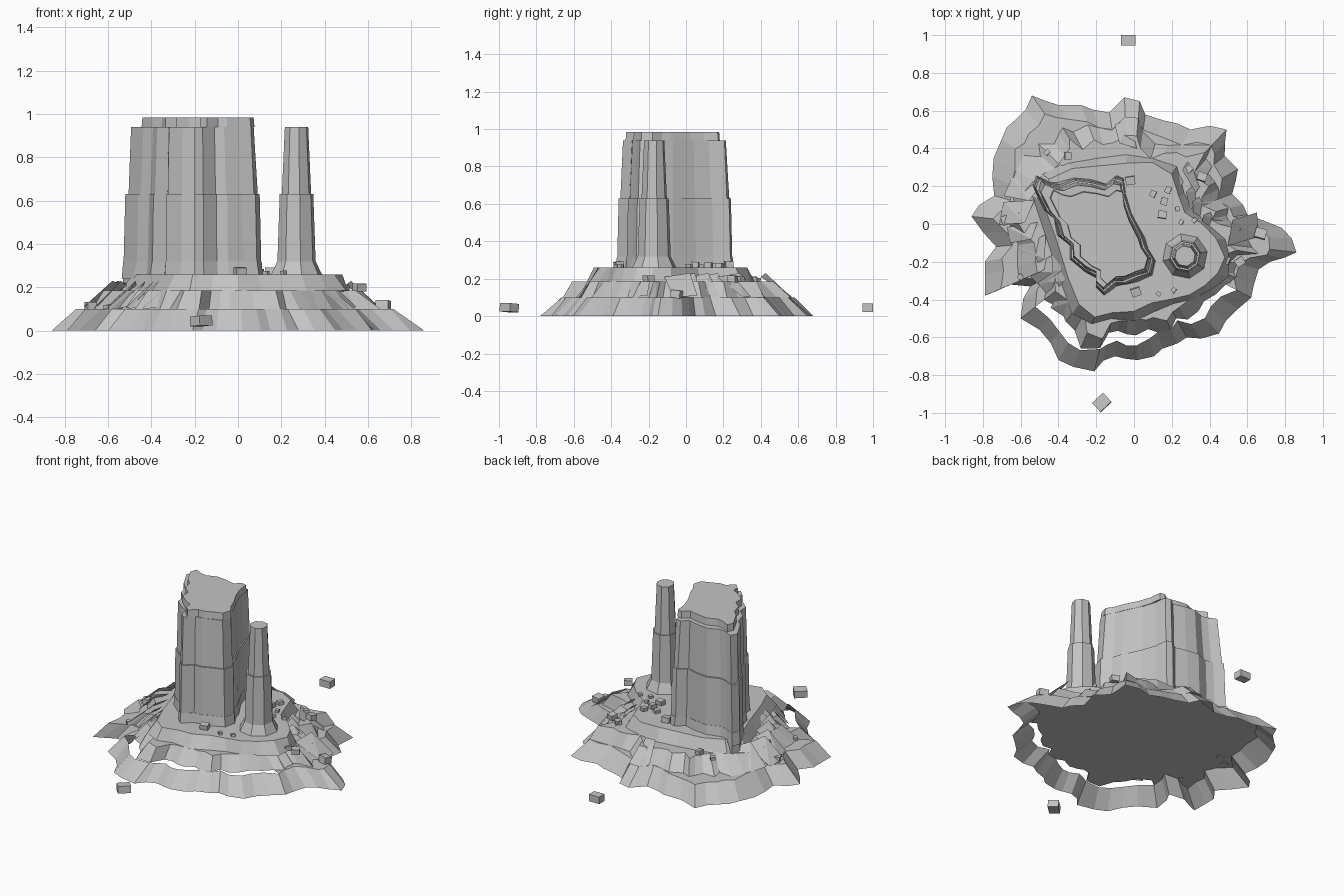
import bpy, bmesh, math, random
from mathutils import Vector, Matrix

if "Cube" in bpy.data.objects:
    bpy.data.objects.remove(bpy.data.objects["Cube"])

random.seed(7)
rock = bpy.data.materials.new("grey rock")
rock.diffuse_color = (0.55, 0.55, 0.55, 1)
rock.use_nodes = True
rock.node_tree.nodes["Principled BSDF"].inputs["Base Color"].default_value = rock.diffuse_color


def make(name, bm, fix=True):
    if fix:
        bmesh.ops.recalc_face_normals(bm, faces=bm.faces)
    me = bpy.data.meshes.new(name)
    bm.to_mesh(me)
    bm.free()
    me.materials.append(rock)
    ob = bpy.data.objects.new(name, me)
    bpy.context.collection.objects.link(ob)
    return ob


def scaled(pts, c, s, jitter=0.0, rmax=9.0):
    """Scale an outline about c, clamping and roughening its radius."""
    out = []
    for x, y in pts:
        d = Vector((x - c[0], y - c[1]))
        r = min(d.length, rmax) * (s + random.uniform(-jitter, jitter))
        d = d.normalized() * r
        out.append((c[0] + d.x, c[1] + d.y))
    return out


def rough(pts, amount, longer_than):
    """Split long sides of an outline and push the new points in or out."""
    out = []
    for (x, y), (u, v) in zip(pts, pts[1:] + pts[:1]):
        out.append((x, y))
        d = math.hypot(u - x, v - y)
        if d > longer_than:
            t, k = random.uniform(.4, .6), random.uniform(-amount, amount)
            out.append((x + (u - x) * t - (v - y) / d * k, y + (v - y) * t + (u - x) / d * k))
    return out


def loft(name, rings, bottom=True, top=True):
    """Join outlines [(points, z)] of equal length into a faceted body."""
    bm = bmesh.new()
    loops = [[bm.verts.new((x, y, z)) for x, y in pts] for pts, z in rings]
    n = len(loops[0])
    for a, b in zip(loops, loops[1:]):
        for i in range(n):
            j = (i + 1) % n
            bm.faces.new((a[i], a[j], b[j], b[i]))
    if bottom:
        bm.faces.new(loops[0][::-1])
    if top:
        bm.faces.new(loops[-1])
    return make(name, bm)


def boulder(name, pos, size, turn):
    bm = bmesh.new()
    bmesh.ops.create_cube(bm, size=1)
    m = (Matrix.Translation(pos) @ Matrix.Rotation(turn, 4, 'Z')
         @ Matrix.Rotation(0.12 * math.sin(turn * 5), 4, 'X')
         @ Matrix.Diagonal((*size, 1)))
    bmesh.ops.transform(bm, matrix=m, verts=bm.verts)
    return make(name, bm)


# Outlines read from above
foot = [(-.54, .68), (-.40, .63), (-.28, .63), (-.13, .59), (-.05, .67), (.03, .65),
        (.06, .58), (.15, .55), (.30, .50), (.40, .52), (.49, .50), (.48, .36),
        (.55, .29), (.52, .16), (.60, .05), (.68, .02), (.78, -.02), (.86, -.15),
        (.72, -.20), (.66, -.24), (.62, -.39), (.55, -.45), (.45, -.58), (.28, -.60),
        (.15, -.66), (.02, -.72), (-.10, -.70), (-.21, -.78), (-.40, -.72), (-.50, -.56),
        (-.60, -.50), (-.55, -.33), (-.66, -.32), (-.79, -.38), (-.79, -.20), (-.73, -.12),
        (-.86, .04), (-.82, .10), (-.74, .15), (-.75, .25), (-.70, .45), (-.63, .55)]
foot = rough(foot[::-1], .02, .12)
shelf = [(-.52, .14), (-.48, .26), (-.34, .31), (-.18, .33), (-.04, .35), (.10, .34),
         (.21, .28), (.25, .15), (.29, .07), (.38, 0), (.47, -.08), (.50, -.18),
         (.47, -.27), (.40, -.34), (.31, -.39), (.20, -.41), (.10, -.44), (0, -.49),
         (-.12, -.49), (-.22, -.52), (-.31, -.45), (-.37, -.30), (-.44, -.08)]
tower = [(-.52, .19), (-.50, .24), (-.44, .21), (-.39, .20), (-.31, .23), (-.23, .22),
         (-.15, .20), (-.10, .24), (-.06, .23), (-.05, .14), (-.02, .05), (.04, -.07),
         (.06, -.13), (.10, -.19), (.08, -.26), (.02, -.28), (-.05, -.31), (-.10, -.31),
         (-.16, -.36), (-.20, -.32), (-.20, -.27), (-.26, -.24), (-.33, -.18),
         (-.33, -.11), (-.39, -.06), (-.41, .02), (-.46, .07)]
mid = (-.03, -.05)

# Talus skirt: open sloping band
low_top = scaled(foot, mid, .865, .03)
loft("talus_skirt", [(foot, 0), (low_top, .10)], False, False)

# Second tier: jagged slab
slab_low = scaled(foot, mid, .82, .055, .80)
slab_top = scaled(slab_low, mid, .87, .06, .64)
loft("talus_slab", [(slab_low, .10), (slab_top, .185)])

# Ledge between the first two tiers, left open along the front
bm = bmesh.new()
n = len(foot)
for i in range(n):
    j = (i + 1) % n
    if low_top[i][1] < -.38:
        continue
    q = [low_top[i], low_top[j], slab_low[j], slab_low[i]]
    bm.faces.new([bm.verts.new((px, py, .10)) for px, py in q])
make("talus_ledge", bm)

# Broken, tilted slabs lying on the slopes
bm = bmesh.new()
for i in range(0, n, 2):
    x, y = slab_top[i]
    a = math.atan2(y - mid[1], x - mid[0])
    if -2.2 < a < -.6:
        continue
    out, side = Vector((math.cos(a), math.sin(a), 0)), Vector((-math.sin(a), math.cos(a), 0))
    w, c = random.uniform(.05, .09), Vector((x, y, .14)) - out * random.choice((0, .08))
    p = [c + out * .09 - side * w * .5 + Vector((0, 0, -.04)),
         c + out * random.uniform(.05, .10) + side * w + Vector((0, 0, -.03)),
         c - out * .04 + side * w * .6 + Vector((0, 0, .09)),
         c - out * .07 - side * w + Vector((0, 0, .07))]
    v = [bm.verts.new(k) for k in p]
    bm.faces.new(v[:3])
    bm.faces.new((v[0], v[2], v[3]))
make("broken_slabs", bm, False)

# Third tier: plateau under the towers
loft("plateau", [(scaled(shelf, (-.03, -.07), 1.04, .03), .185),
                 (scaled(shelf, (-.03, -.07), .95, .02), .26)])

# Main tower: two courses and a smaller cap
axis = (-.2, -.06)
loft("tower_foot", [(scaled(tower, axis, 1.07, .03), .24), (scaled(tower, axis, 1.03), .32)])
loft("tower_lower", [(scaled(tower, axis, 1.035), .185), (scaled(tower, axis, 1.0), .63)])
loft("tower_upper", [(scaled(tower, axis, .965, .012), .63), (scaled(tower, axis, .915, .012), .94)])
cap = [(-.05 + (x + .05) * .84, -.13 + (y + .13) * .84) for x, y in tower]
loft("tower_cap", [(cap, .94), (scaled(cap, axis, .985), .985)])


# Slim spire: eight-sided, two courses
def octagon(r):
    return [(.27 + r * math.cos(k * math.pi / 4 + .2),
             -.17 + r * math.sin(k * math.pi / 4 + .2)) for k in range(8)]


loft("spire_foot", [(octagon(.125), .25), (octagon(.09), .32)])
loft("spire_lower", [(octagon(.09), .32), (octagon(.079), .63)])
loft("spire_upper", [(octagon(.069), .63), (octagon(.055), .94)])

# Two outlying boulders
boulder("front_boulder", (-.17, -.945, .045), (.08, .065, .045), .75)
boulder("back_boulder", (-.03, .972, .045), (.075, .056, .045), 0)

# Loose stones: x, y, ground height, size
stones = [(.10, .16, .26, .035), (.18, .18, .26, .035), (.15, .05, .26, .045),
          (.23, .08, .26, .025), (.25, .01, .26, .025), (.16, .12, .26, .04),
          (.32, .02, .26, .025), (-.02, .23, .26, .05), (.01, -.36, .26, .05),
          (.13, -.37, .26, .025), (.21, -.35, .26, .025), (.36, .25, .185, .05),
          (.29, .29, .185, .04), (-.46, .38, .185, .03), (-.35, .36, .185, .04),
          (.56, -.20, .185, .05), (.49, -.19, .185, .04), (.67, -.05, .10, .06),
          (-.61, .08, .10, .05), (-.60, -.28, .10, .03), (-.68, .02, .10, .05)]
for x, y, z, s in stones:
    boulder("loose_stone", (x, y, z + s * .3), (s, s * .85, s * .7), random.uniform(0, 3))
